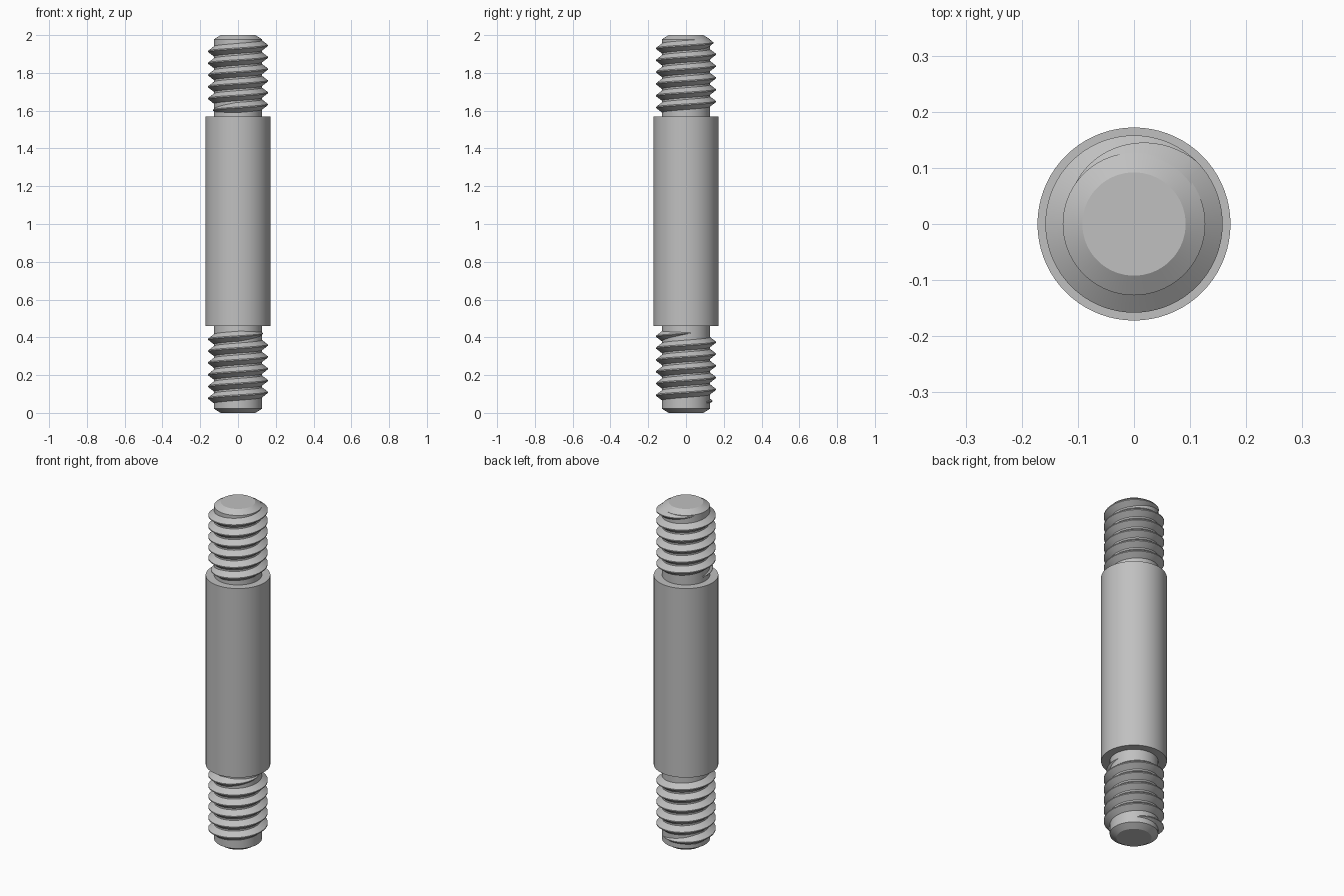
import bpy
import bmesh
from math import sin, cos, radians, tau

cube = bpy.data.objects.get("Cube")
if cube:
    bpy.data.objects.remove(cube)

CORE, CREST, SHAFT = 0.127, 0.158, 0.172
PITCH = 0.0625
SEGMENTS = 72

steel = bpy.data.materials.new("grey steel")
steel.use_nodes = True
colour = (0.53, 0.53, 0.53, 1)
steel.diffuse_color = colour
steel.node_tree.nodes["Principled BSDF"].inputs["Base Color"].default_value = colour


def finish(bm, name):
    """Turn a bmesh into a shaded, coloured object."""
    bmesh.ops.recalc_face_normals(bm, faces=bm.faces[:])
    mesh = bpy.data.meshes.new(name)
    bm.to_mesh(mesh)
    bm.free()
    mesh.materials.append(steel)
    obj = bpy.data.objects.new(name, mesh)
    bpy.context.collection.objects.link(obj)
    bpy.ops.object.select_all(action='DESELECT')
    obj.select_set(True)
    bpy.context.view_layer.objects.active = obj
    bpy.ops.object.shade_smooth_by_angle(angle=radians(30))


def turned(name, profile):
    """Revolve (radius, height) points about z and cap both ends."""
    bm = bmesh.new()
    rings = [[bm.verts.new((r * cos(tau * i / SEGMENTS), r * sin(tau * i / SEGMENTS), z))
              for i in range(SEGMENTS)] for r, z in profile]
    for low, high in zip(rings, rings[1:]):
        for i in range(SEGMENTS):
            j = (i + 1) % SEGMENTS
            bm.faces.new((low[i], low[j], high[j], high[i]))
    bm.faces.new(rings[0])
    bm.faces.new(rings[-1])
    finish(bm, name)


def thread(name, start, end, z_start, fade):
    """Right-handed V ridge between two angles in degrees, fading at both ends."""
    bm = bmesh.new()
    steps = round((end - start) / 5)
    root = CORE - 0.003
    sections = []
    for i in range(steps + 1):
        turn = (end - start) * i / steps
        grow = min(1, turn / fade, (end - start - turn) / fade)
        a = radians(start + turn)
        z = z_start + PITCH * turn / 360
        crest = root + (CREST - root) * grow
        half = 0.002 + 0.027 * grow
        tip = 0.001 + 0.002 * grow
        sections.append([bm.verts.new((r * cos(a), r * sin(a), z + dz)) for r, dz in
                         ((root, -half), (crest, -tip), (crest, tip), (root, half))])
    for low, high in zip(sections, sections[1:]):
        for k in range(4):
            n = (k + 1) % 4
            bm.faces.new((low[k], low[n], high[n], high[k]))
    bm.faces.new(sections[0])
    bm.faces.new(sections[-1])
    finish(bm, name)


# Plain middle shaft
turned("middle_shaft", [(SHAFT, 0.46), (SHAFT, 1.57)])

# Chamfered core rods under the threads
turned("lower_rod", [(0.092, 0), (CORE, 0.022), (CORE, 0.47)])
turned("upper_rod", [(CORE, 1.56), (CORE, 1.978), (0.092, 2)])

# Helical threads
thread("lower_thread", 45, 2180, 0.054, 105)
thread("upper_thread", 155, 2315, 1.597, 110)
